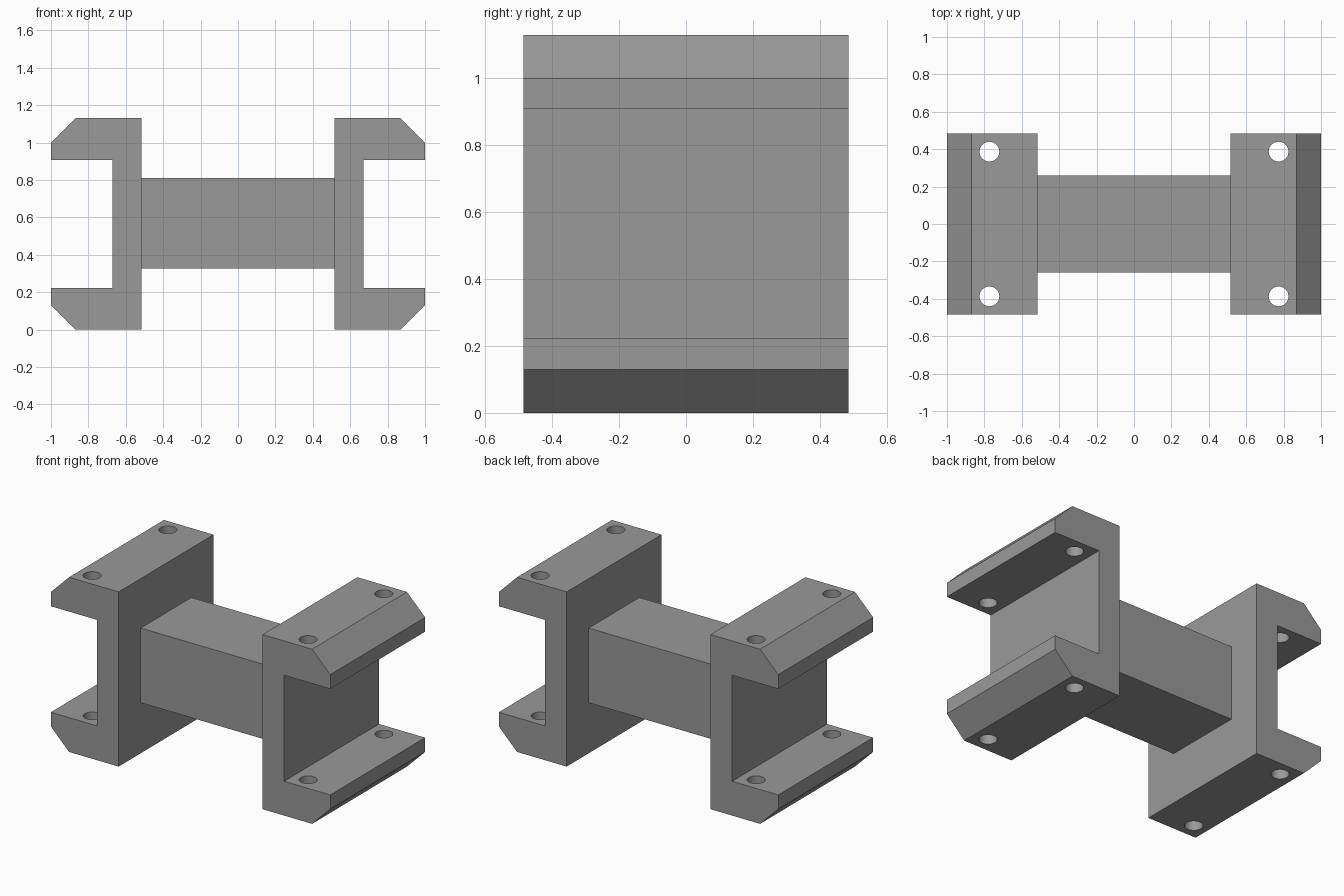
import bpy, bmesh, math

if "Cube" in bpy.data.objects:
    bpy.data.objects.remove(bpy.data.objects["Cube"])

grey = bpy.data.materials.new("matte grey")
grey.diffuse_color = (0.32, 0.32, 0.32, 1)
grey.use_nodes = True
grey.node_tree.nodes["Principled BSDF"].inputs["Base Color"].default_value = grey.diffuse_color

HEIGHT = 1.13
DEPTH = 0.485          # half depth along y


def finish(name, bm):
    bmesh.ops.recalc_face_normals(bm, faces=bm.faces)
    mesh = bpy.data.meshes.new(name)
    bm.to_mesh(mesh)
    bm.free()
    mesh.materials.append(grey)
    obj = bpy.data.objects.new(name, mesh)
    bpy.context.collection.objects.link(obj)
    return obj


def extrude_profile(name, points, y0, y1):
    bm = bmesh.new()
    face = bm.faces.new([bm.verts.new((x, y0, z)) for x, z in points])
    moved = bmesh.ops.extrude_face_region(bm, geom=[face])["geom"]
    verts = [v for v in moved if isinstance(v, bmesh.types.BMVert)]
    bmesh.ops.translate(bm, verts=verts, vec=(0, y1 - y0, 0))
    return finish(name, bm)


# Lower half of the chamfered channel section, reflected for the upper half
lower = [(0.67, 0.222), (1.0, 0.222), (1.0, 0.13), (0.87, 0.0), (0.515, 0.0)]
section = lower + [(x, HEIGHT - z) for x, z in reversed(lower)]

for side, label in ((-1, "left"), (1, "right")):
    channel = extrude_profile(label + "_channel", [(side * x, z) for x, z in section],
                              -DEPTH, DEPTH)

    # Bolt holes through both flanges
    bm = bmesh.new()
    for y in (-0.387, 0.387):
        made = bmesh.ops.create_cone(bm, cap_ends=True, segments=32, radius1=0.053,
                                     radius2=0.053, depth=HEIGHT + 0.4)
        bmesh.ops.translate(bm, verts=made["verts"], vec=(side * 0.773, y, HEIGHT / 2))
    cutter = finish(label + "_hole_cutter", bm)
    cutter.hide_render = True

    cut = channel.modifiers.new("bolt_holes", "BOOLEAN")
    cut.operation = "DIFFERENCE"
    cut.solver = "EXACT"
    cut.object = cutter
    bpy.ops.object.select_all(action="DESELECT")
    channel.select_set(True)
    bpy.context.view_layer.objects.active = channel
    bpy.ops.object.modifier_apply(modifier=cut.name)
    bpy.data.objects.remove(cutter)
    bpy.ops.object.shade_smooth_by_angle(angle=math.radians(30))

# Rectangular beam joining the two channels
extrude_profile("cross_beam", [(-0.515, 0.327), (0.515, 0.327), (0.515, 0.81), (-0.515, 0.81)],
                -0.259, 0.259)
